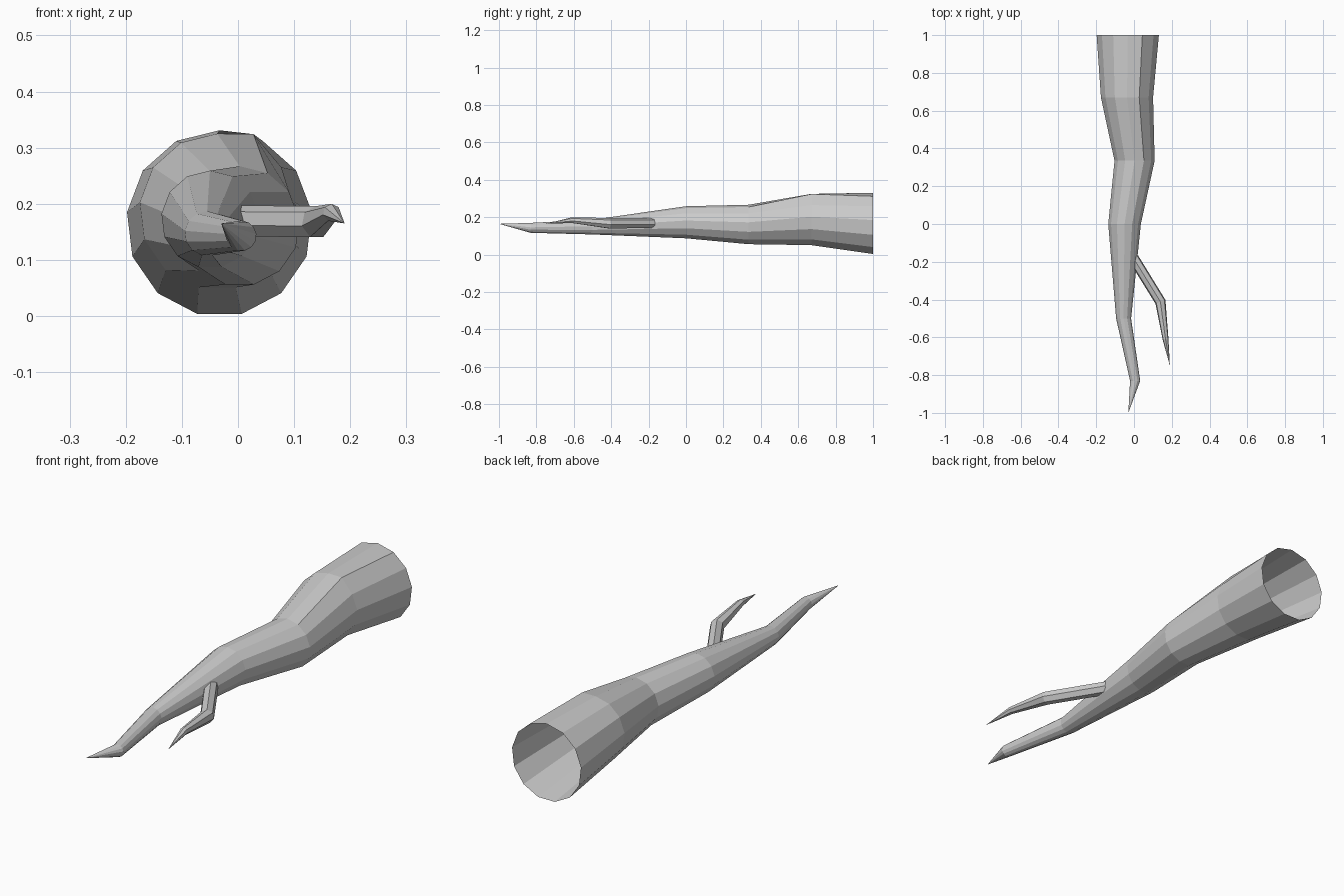
import bpy, bmesh, math
from mathutils import Vector

if "Cube" in bpy.data.objects:
    bpy.data.objects.remove(bpy.data.objects["Cube"])


def tube(name, rings, tip, sides, follow=False, bump=None):
    """Tapering open-ended tube; rings = (x, y, z, radius), closed in a point."""
    bm = bmesh.new()
    pts = [Vector(r[:3]) for r in rings] + [Vector(tip)]
    loops = []
    for i, r in enumerate(rings):
        d = Vector((0, -1, 0))
        if follow:
            d = (pts[i + 1] - pts[max(i - 1, 0)]).normalized()
        side = Vector((-d.y, d.x, 0)).normalized()
        up = d.cross(side).normalized()
        if up.z < 0:
            up = -up
        loop = []
        for k in range(sides):
            a = 2 * math.pi * k / sides
            p = pts[i] + r[3] * (side * math.sin(a) + up * math.cos(a))
            if bump and (i, k) == bump[0]:
                p += Vector(bump[1])
            loop.append(bm.verts.new(p))
        loops.append(loop)
    for a, b in zip(loops, loops[1:]):
        for k in range(sides):
            n = (k + 1) % sides
            bm.faces.new((a[k], a[n], b[n], b[k]))
    end = bm.verts.new(tip)
    for k in range(sides):
        bm.faces.new((loops[-1][k], loops[-1][(k + 1) % sides], end))
    bmesh.ops.recalc_face_normals(bm, faces=bm.faces)
    me = bpy.data.meshes.new(name)
    bm.to_mesh(me)
    bm.free()
    ob = bpy.data.objects.new(name, me)
    bpy.context.collection.objects.link(ob)
    return ob


# Main limb, open at the thick end, with one knobbly corner
tube("main_branch", [
    (-0.033, 1.0, 0.165, 0.166),
    (-0.037, 0.67, 0.186, 0.139),
    (0.003, 0.335, 0.160, 0.107),
    (-0.050, 0.0, 0.172, 0.087),
    (-0.055, -0.5, 0.147, 0.040),
    (0.006, -0.83, 0.143, 0.027),
], (-0.03, -1.0, 0.165), 13, bump=((1, 1), (0.0, 0, 0.015)))

# Side twig growing out of the limb
tube("side_twig", [
    (-0.003, -0.18, 0.168, 0.029),
    (0.140, -0.412, 0.167, 0.029),
    (0.167, -0.61, 0.184, 0.016),
], (0.19, -0.75, 0.165), 7, follow=True)
